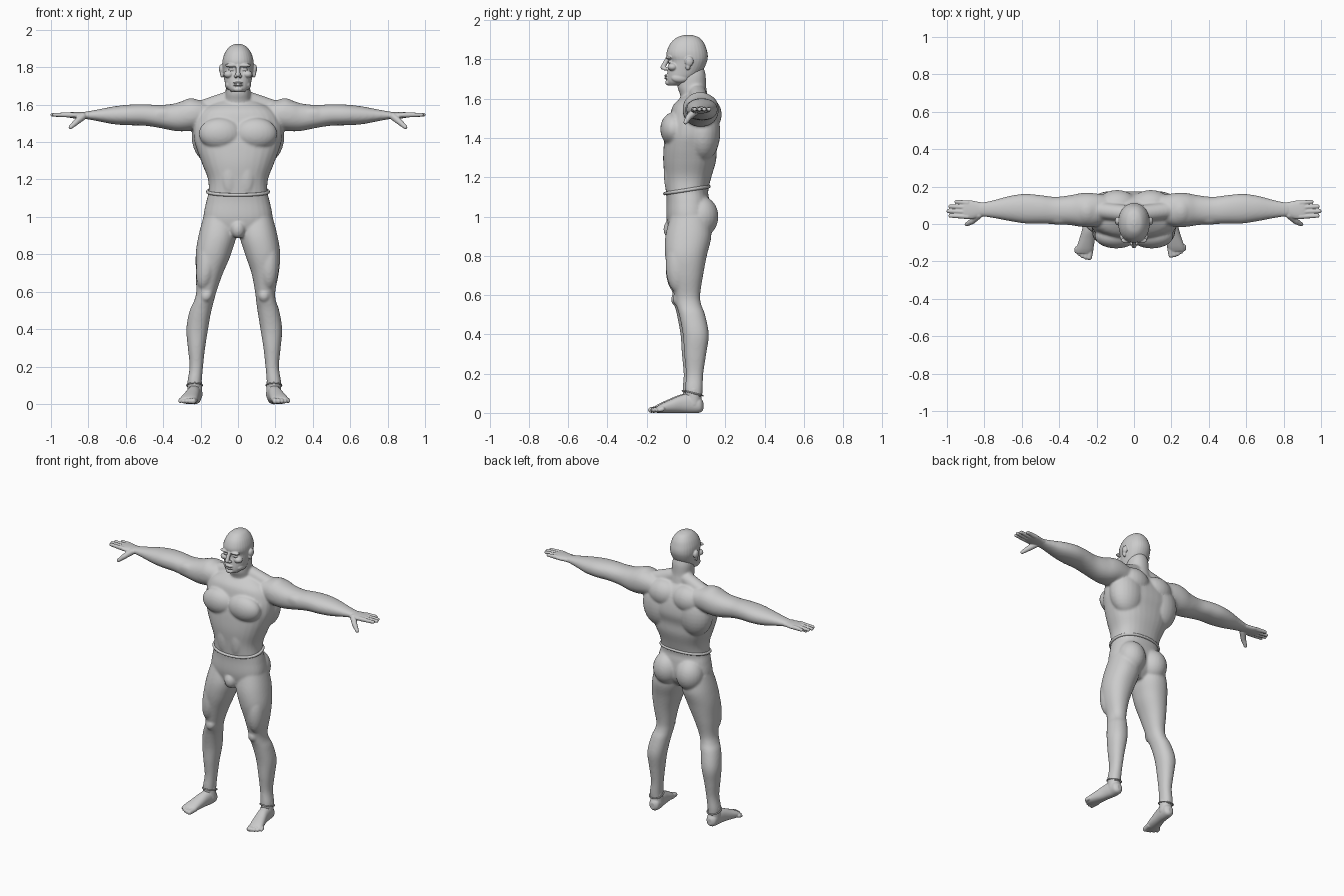
import bpy
import bmesh
from math import cos, sin, pi
from mathutils import Matrix, Vector

default_cube = bpy.data.objects.get("Cube")
if default_cube:
    bpy.data.objects.remove(default_cube, do_unlink=True)

# Single plain clay colour
clay = bpy.data.materials.new("clay_grey")
clay.use_nodes = True
clay.diffuse_color = (0.6, 0.6, 0.6, 1)
clay.node_tree.nodes["Principled BSDF"].inputs["Base Color"].default_value = clay.diffuse_color


def catmull(a, b, c, d, t):
    """Smooth value between b and c."""
    return b + 0.5 * t * (c - a + t * (2 * a - 5 * b + 4 * c - d + t * (3 * (b - c) + d - a)))


def refine(rows, steps=5):
    """Insert smooth in-between sections into a table of sections."""
    result = []
    for i in range(len(rows) - 1):
        before, start = rows[max(i - 1, 0)], rows[i]
        end, after = rows[i + 1], rows[min(i + 2, len(rows) - 1)]
        for step in range(steps):
            result.append([catmull(*values, step / steps)
                           for values in zip(before, start, end, after)])
    return result + [rows[-1]]


def loft(bm, axis, rows, power=2.2, segments=32):
    """Skin rounded sections; each row is position, centre u, centre v, radius u, radius v."""
    across, up = [i for i in range(3) if i != axis]
    rings = []
    for position, u, v, radius_u, radius_v in refine(rows):
        ring = []
        for k in range(segments):
            c, s = cos(2 * pi * k / segments), sin(2 * pi * k / segments)
            fit = (abs(c) ** power + abs(s) ** power) ** (-1 / power)
            point = Vector()
            point[axis] = position
            point[across] = u + radius_u * c * fit
            point[up] = v + radius_v * s * fit
            ring.append(bm.verts.new(point))
        rings.append(ring)
    for low, high in zip(rings, rings[1:]):
        for k in range(segments):
            n = (k + 1) % segments
            bm.faces.new((low[k], low[n], high[n], high[k]))
    bm.faces.new(rings[0])
    bm.faces.new(rings[-1])


def blob(bm, centre, radii):
    """Ellipsoid used as a muscle or facial form."""
    place = Matrix.Translation(centre) @ Matrix.Diagonal((*radii, 1))
    bmesh.ops.create_uvsphere(bm, u_segments=24, v_segments=16, radius=1, matrix=place)


def taper(bm, start, end, start_radius, end_radius, count=14):
    """Round tapering rod made from close-set spheres."""
    for i in range(count):
        t = i / (count - 1)
        radius = start_radius + (end_radius - start_radius) * t
        blob(bm, Vector(start).lerp(Vector(end), t), (radius,) * 3)


def mirror(bm):
    """Copy everything so far to the other side."""
    copy = bmesh.ops.duplicate(bm, geom=bm.verts[:] + bm.edges[:] + bm.faces[:])["geom"]
    for item in copy:
        if isinstance(item, bmesh.types.BMVert):
            item.co.x *= -1


def stance(bm):
    """The right lower leg stands slightly wider and further forward."""
    for vert in bm.verts:
        if vert.co.x < 0 and vert.co.z < 0.8:
            k = min((0.8 - vert.co.z) / 0.35, 1)
            k *= k * (3 - 2 * k)
            vert.co.x -= 0.04 * k
            vert.co.y -= 0.012 * k


def finish(bm, name, voxel, passes):
    """Fuse the overlapping forms into one smooth skin."""
    bmesh.ops.recalc_face_normals(bm, faces=bm.faces[:])
    mesh = bpy.data.meshes.new(name)
    bm.to_mesh(mesh)
    bm.free()
    mesh.materials.append(clay)
    obj = bpy.data.objects.new(name, mesh)
    bpy.context.collection.objects.link(obj)
    fuse = obj.modifiers.new("fuse", 'REMESH')
    fuse.mode = 'VOXEL'
    fuse.voxel_size = voxel
    fuse.use_smooth_shade = True
    soften = obj.modifiers.new("soften", 'SMOOTH')
    soften.factor = 0.5
    soften.iterations = passes


def band(name, centre, radii, tilt, thickness):
    """Thin raised hem around the waist or an ankle."""
    curve = bpy.data.curves.new(name, 'CURVE')
    curve.dimensions = '3D'
    curve.bevel_depth = thickness
    curve.bevel_resolution = 3
    count = 48
    line = curve.splines.new('POLY')
    line.points.add(count - 1)
    line.use_cyclic_u = True
    for i, point in enumerate(line.points):
        c, s = cos(2 * pi * i / count), sin(2 * pi * i / count)
        fit = (abs(c) ** 2.2 + abs(s) ** 2.2) ** (-1 / 2.2)
        offset = Vector((radii[0] * c * fit, radii[1] * s * fit, tilt * s))
        point.co = (*(Vector(centre) + offset), 1)
    curve.materials.append(clay)
    bpy.context.collection.objects.link(bpy.data.objects.new(name, curve))


# Body: arm, leg and paired muscles, mirrored, then the trunk and neck
body = bmesh.new()
loft(body, 0, [
    (.12, .08, 1.54, .07, .06), (.22, .075, 1.547, .09, .08), (.28, .075, 1.541, .09, .083),
    (.34, .074, 1.533, .08, .073), (.42, .072, 1.537, .073, .061), (.5, .078, 1.545, .076, .057),
    (.58, .082, 1.545, .079, .055), (.66, .083, 1.543, .068, .048), (.74, .08, 1.543, .05, .033),
    (.8, .078, 1.543, .039, .022), (.84, .077, 1.542, .038, .017)])
loft(body, 2, [
    (1, .1, .02, .085, .1), (.9, .11, .012, .101, .117), (.8, .132, 0, .094, .106),
    (.7, .145, 0, .073, .087), (.6, .145, .006, .054, .066), (.55, .15, .014, .053, .064),
    (.5, .162, .031, .058, .066), (.4, .178, .05, .058, .066), (.3, .182, .047, .046, .056),
    (.2, .183, .044, .036, .044), (.12, .192, .04, .038, .045), (.08, .192, .04, .036, .042)])
for centre, radii in [
        ((.095, -.065, 1.445), (.115, .066, .085)),   # pectoral
        ((.13, .085, 1.43), (.118, .09, .15)),        # lat
        ((.09, .1, 1.52), (.11, .082, .09)),          # shoulder blade
        ((.25, .072, 1.55), (.08, .088, .084)),       # deltoid
        ((.4, .03, 1.545), (.08, .034, .042)),        # biceps
        ((.085, .075, 1), (.09, .09, .105)),          # glute
        ((.165, -.04, .75), (.055, .063, .14)),       # thigh
        ((.14, -.038, .58), (.032, .03, .036)),       # kneecap
        ((.045, -.085, 1.22), (.045, .028, .11))]:    # abdominal
    blob(body, centre, radii)
taper(body, (.03, .055, 1.635), (.2, .075, 1.575), .045, .046)
mirror(body)
loft(body, 2, [
    (1.62, 0, .045, .1, .05), (1.57, 0, .037, .19, .1), (1.5, 0, .04, .232, .125),
    (1.42, 0, .034, .236, .14), (1.35, 0, .022, .216, .136), (1.28, 0, .018, .19, .134),
    (1.2, 0, .01, .16, .119), (1.13, 0, .005, .158, .108), (1.08, 0, .01, .17, .109),
    (1, 0, .012, .184, .112), (.94, 0, .01, .16, .1), (.89, 0, -.005, .05, .07)], power=2.4)
loft(body, 2, [
    (1.56, 0, .05, .085, .07), (1.62, 0, .04, .07, .07), (1.66, 0, .03, .066, .073),
    (1.72, 0, .03, .064, .07), (1.76, 0, .03, .05, .06)])
blob(body, (0, -.075, .935), (.04, .04, .05))
stance(body)
finish(body, "body", .007, 7)

# Head: paired features, then skull, nose, mouth and chin
head = bmesh.new()
for centre, radii in [
        ((.036, -.087, 1.81), (.034, .016, .01)),     # brow
        ((.034, -.08, 1.788), (.017, .011, .008)),    # eye
        ((.05, -.068, 1.762), (.027, .026, .02)),     # cheekbone
        ((.012, -.105, 1.752), (.01, .013, .009)),    # nostril
        ((.05, -.03, 1.705), (.02, .045, .024)),      # jaw
        ((.088, .016, 1.79), (.014, .022, .026)),     # ear
        ((.085, .01, 1.765), (.011, .013, .02))]:     # earlobe
    blob(head, centre, radii)
mirror(head)
loft(head, 2, [
    (1.925, 0, .01, .012, .015), (1.913, 0, .01, .042, .055), (1.885, 0, .007, .066, .084),
    (1.85, 0, .005, .08, .1), (1.82, 0, .006, .084, .105), (1.79, 0, .01, .082, .097),
    (1.75, 0, -.002, .076, .091), (1.71, 0, -.02, .068, .077), (1.685, 0, -.04, .055, .056),
    (1.668, 0, -.055, .034, .034)])
taper(head, (0, -.092, 1.808), (0, -.117, 1.76), .011, .013)
for height in (1.718, 1.705):
    blob(head, (0, -.096, height), (.027, .016, .006))
blob(head, (0, -.088, 1.682), (.026, .018, .015))
finish(head, "head", .0035, 3)

# Hands: palm, four fingers and a thumb
hands = bmesh.new()
loft(hands, 0, [
    (.79, .078, 1.542, .036, .02), (.83, .077, 1.542, .041, .018), (.87, .076, 1.543, .05, .017),
    (.905, .077, 1.545, .048, .014), (.92, .077, 1.545, .04, .01)])
for i, reach in enumerate((.982, .992, .983, .95)):
    taper(hands, (.89, .04 + .024 * i, 1.545), (reach, .044 + .025 * i, 1.546), .014, .0105)
taper(hands, (.83, .048, 1.537), (.865, .015, 1.507), .02, .016)
taper(hands, (.865, .015, 1.507), (.895, -.002, 1.48), .016, .011)
mirror(hands)
finish(hands, "hands", .0035, 3)

# Feet: sole and instep, ankle, five toes
feet = bmesh.new()
loft(feet, 1, [
    (.088, .19, .036, .014, .02), (.072, .19, .04, .033, .038), (.03, .192, .048, .037, .05),
    (-.02, .2, .046, .038, .046), (-.07, .211, .036, .042, .036), (-.12, .223, .025, .046, .025),
    (-.145, .228, .018, .042, .017)])
taper(feet, (.19, .038, .05), (.192, .04, .115), .04, .039)
for i in range(5):
    taper(feet, (.193 + .018 * i, -.12, .02), (.199 + .0175 * i, -.166 + .002 * i * i, .015),
          .017 - .001 * i, .015 - .0012 * i)
mirror(feet)
stance(feet)
finish(feet, "feet", .0035, 3)

# Raised hems at the waist and both ankles
band("waistband", (0, .005, 1.135), (.162, .112), .018, .009)
band("left_ankle_hem", (.192, .04, .1), (.041, .046), -.012, .004)
band("right_ankle_hem", (-.232, .028, .1), (.041, .046), -.012, .004)
